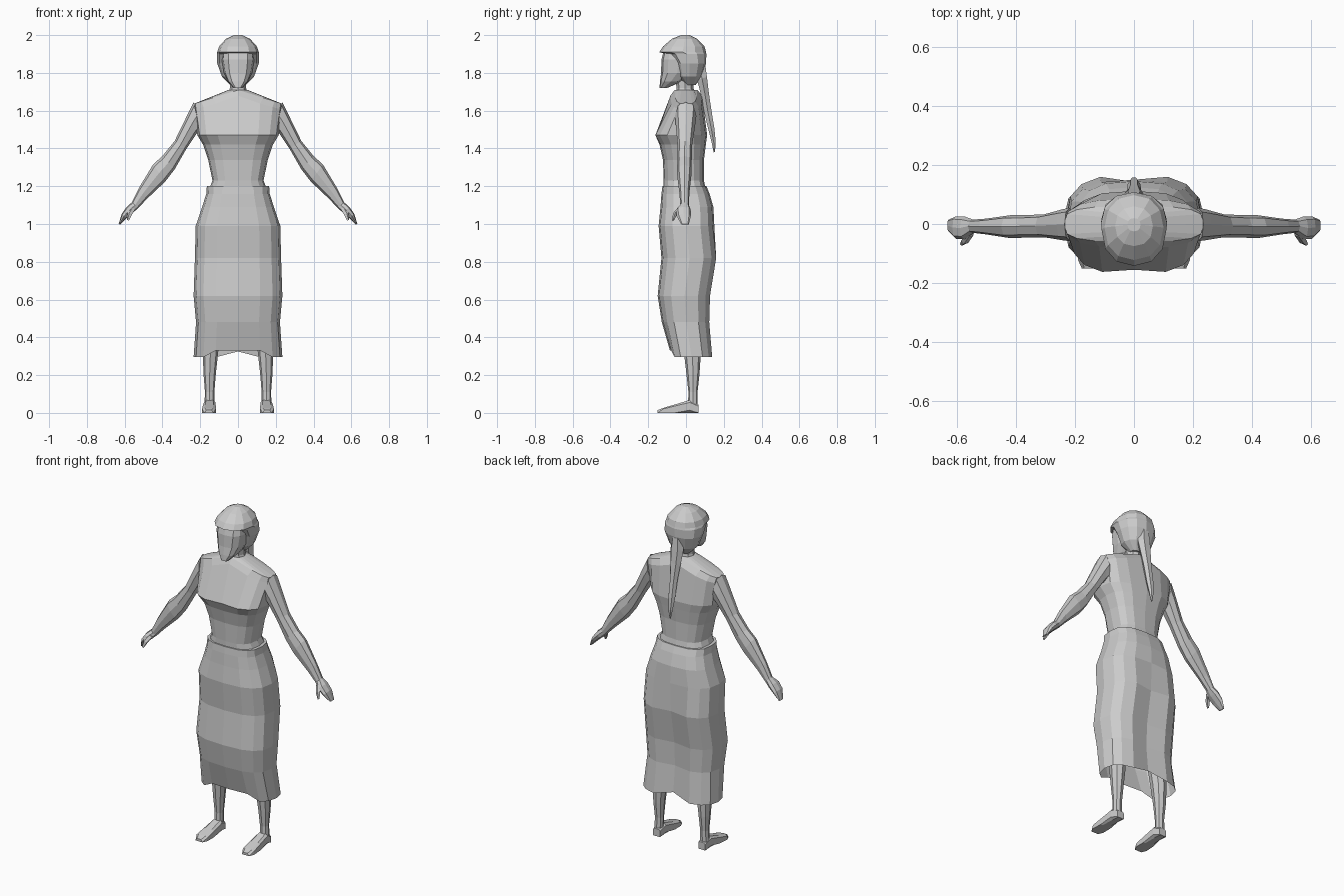
import bpy, bmesh
from math import sin, cos, pi
from mathutils import Vector

grey = bpy.data.materials.new("plain grey")
grey.diffuse_color = (0.6, 0.6, 0.6, 1)


def ring(c, u, v, n=10, p=1.0, turn=0.0):
    """Closed superellipse section around c with half axes u and v."""
    c, u, v = Vector(c), Vector(u), Vector(v)
    pts = []
    for i in range(n):
        a = 2 * pi * i / n + turn
        ca, sa = round(cos(a), 6), round(sin(a), 6)
        pw = lambda t: (1 if t > 0 else -1) * abs(t) ** p if t else 0
        pts.append(c + u * pw(ca) + v * pw(sa))
    return pts


def level(z, w, front, back, n=12, p=0.8):
    """Horizontal section given its half width and its front and back y."""
    pts = ring((0, 0, z), (w, 0, 0), (0, 1, 0), n, p)
    mid = (front + back) / 2
    for q in pts:
        q.y = mid + q.y * (back - front) / 2
    return pts


def loft(name, rings, cap_start=True, cap_end=True):
    bm = bmesh.new()
    rows = [[bm.verts.new(q) for q in r] for r in rings]
    n = len(rows[0])
    for a, b in zip(rows, rows[1:]):
        for i in range(n):
            j = (i + 1) % n
            bm.faces.new((a[i], a[j], b[j], b[i]))
    if cap_start:
        bm.faces.new(rows[0][::-1])
    if cap_end:
        bm.faces.new(rows[-1])
    bmesh.ops.recalc_face_normals(bm, faces=bm.faces)
    me = bpy.data.meshes.new(name)
    bm.to_mesh(me)
    bm.free()
    me.materials.append(grey)
    ob = bpy.data.objects.new(name, me)
    bpy.context.collection.objects.link(ob)
    return ob


# Skirt, open underneath: z, half width, front y, back y
skirt = [(0.31, 0.235, -0.085, 0.145), (0.48, 0.222, -0.128, 0.13),
         (0.62, 0.235, -0.15, 0.135), (0.82, 0.228, -0.13, 0.168),
         (0.99, 0.224, -0.145, 0.15), (1.09, 0.19, -0.135, 0.145),
         (1.16, 0.168, -0.13, 0.125), (1.2, 0.165, -0.125, 0.108)]
rings = [level(*s, n=16, p=0.72) for s in skirt]
for q in rings[0]:                      # uneven hem
    q.z = 0.33 if q.y < -0.05 and abs(q.x) < 0.15 else 0.295
    if q.y > 0.1 and abs(q.x) < 0.02:
        q.z = 0.325
for r in rings[:4]:                     # crease down the back
    for q in r:
        if q.y > 0.1 and abs(q.x) < 0.02:
            q.y -= 0.025
loft("skirt", rings, cap_start=False)

# Bodice with a sharp bust line and sloping shoulders
bodice = [(1.18, 0.155, -0.118, 0.105), (1.23, 0.135, -0.118, 0.095),
          (1.34, 0.158, -0.122, 0.095), (1.42, 0.185, -0.14, 0.105),
          (1.47, 0.215, -0.17, 0.112), (1.62, 0.235, -0.082, 0.085)]
rings = [level(*s, n=16, p=0.72) for s in bodice]
for q in rings[4]:
    if abs(q.x) < 0.02 and q.y < 0:
        q.y += 0.015
top = level(1.7, 0.238, -0.06, 0.06, n=16, p=0.6)
for q in top:
    q.z = 1.71 - 0.075 * abs(q.x) / 0.238
for q, t in zip(rings[5], top):         # keep the chest below the shoulder slope
    q.z = t.z - 0.03
rings += [top, level(1.71, 0.05, -0.05, 0.045, n=16)]
loft("bodice", rings)

loft("neck", [level(z, w, f, b, n=8, p=1) for z, w, f, b in
              [(1.67, 0.06, -0.055, 0.05), (1.72, 0.043, -0.05, 0.04),
               (1.8, 0.045, -0.06, 0.04)]])

# Face and skull
loft("face", [level(z, w, f, b, n=12, p=0.75) for z, w, f, b in
              [(1.72, 0.022, -0.14, -0.1), (1.755, 0.055, -0.138, -0.02),
               (1.8, 0.075, -0.132, 0.04), (1.87, 0.086, -0.13, 0.05),
               (1.93, 0.08, -0.115, 0.05)]])

# Hair cap: lower levels stay behind the face, a fringe overhangs it
loft("hair", [level(z, w, f, b, n=12, p=0.9) for z, w, f, b in
              [(1.735, 0.04, -0.005, 0.05), (1.78, 0.085, -0.05, 0.085),
               (1.85, 0.11, -0.07, 0.106), (1.9, 0.112, -0.105, 0.108),
               (1.91, 0.11, -0.142, 0.106), (1.94, 0.1, -0.122, 0.098),
               (1.98, 0.064, -0.075, 0.06), (2.0, 0.022, -0.025, 0.02)]])

# Ponytail: y, z, half width, half depth
tail = [(0.065, 1.85, 0.03, 0.04), (0.085, 1.77, 0.042, 0.03),
        (0.1, 1.69, 0.034, 0.024), (0.115, 1.6, 0.024, 0.022),
        (0.135, 1.5, 0.022, 0.018), (0.147, 1.43, 0.014, 0.012),
        (0.15, 1.38, 0.004, 0.004)]
loft("ponytail", [ring((0, y, z), (w, 0, 0), (0, d, d * 0.3), 6)
                  for y, z, w, d in tail])

# Arm: outer x, z, inner x, z, front y, back y
arm = [(0.235, 1.645, 0.2, 1.5, -0.058, 0.055),
       (0.262, 1.59, 0.222, 1.475, -0.055, 0.05),
       (0.335, 1.44, 0.272, 1.4, -0.045, 0.033),
       (0.4, 1.36, 0.335, 1.29, -0.046, 0.03),
       (0.45, 1.315, 0.385, 1.225, -0.048, 0.03),
       (0.525, 1.19, 0.48, 1.135, -0.035, 0.018),
       (0.562, 1.115, 0.528, 1.085, -0.03, 0.015),
       (0.59, 1.09, 0.555, 1.06, -0.052, 0.025),
       (0.615, 1.055, 0.59, 1.03, -0.05, 0.026),
       (0.632, 1.0, 0.624, 0.997, -0.025, 0.015)]
# Foot: y, middle x, half width, height
foot = [(0.065, 0.15, 0.024, 0.045), (0.02, 0.15, 0.032, 0.07),
        (-0.06, 0.152, 0.036, 0.045), (-0.12, 0.154, 0.038, 0.027),
        (-0.15, 0.154, 0.024, 0.015)]
# Leg: z, middle x, half width, middle y, half depth
leg = [(0.03, 0.152, 0.026, 0.036, 0.026), (0.11, 0.15, 0.025, 0.037, 0.024),
       (0.2, 0.15, 0.032, 0.037, 0.034), (0.32, 0.146, 0.041, 0.034, 0.045),
       (0.45, 0.14, 0.045, 0.02, 0.048), (0.6, 0.13, 0.055, 0.0, 0.058)]

for side, s in (("right", 1), ("left", -1)):
    loft(side + "_arm", [
        ring((s * (xo + xi) / 2, (f + b) / 2, (zo + zi) / 2),
             (s * (xo - xi) / 2, 0, (zo - zi) / 2), (0, (b - f) / 2, 0), 8, 0.85)
        for xo, zo, xi, zi, f, b in arm])
    loft(side + "_thumb", [
        ring((s * x, y, z), (s * r, 0, r * 0.5), (0, r, 0), 5)
        for x, y, z, r in [(0.555, -0.03, 1.085, 0.014),
                           (0.572, -0.056, 1.055, 0.013),
                           (0.583, -0.068, 1.02, 0.006)]])
    loft(side + "_foot", [
        ring((s * x, y, h / 2), (w, 0, 0), (0, 0, h / 2), 8, 0.55, pi / 8)
        for y, x, w, h in foot]).data.transform
    loft(side + "_leg", [
        ring((s * x, y, z), (w, 0, 0), (0, d, 0), 8, 0.9)
        for z, x, w, y, d in leg])
    # Sit the sole exactly on the floor
    sole = bpy.data.objects[side + "_foot"].data
    for v in sole.vertices:
        if v.co.z < 0.012:
            v.co.z = 0
